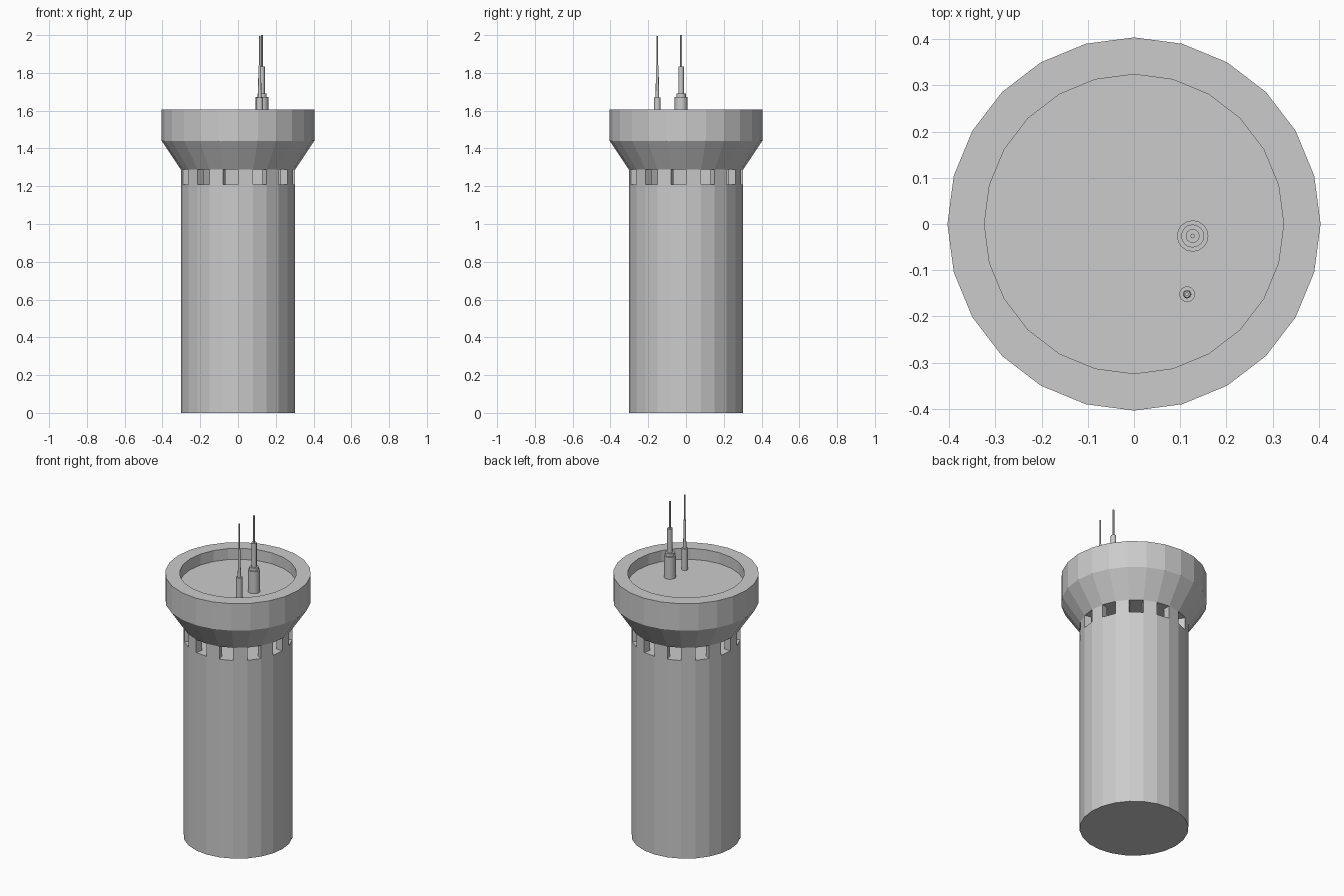
import bpy, bmesh, math

if "Cube" in bpy.data.objects:
    bpy.data.objects.remove(bpy.data.objects["Cube"])

SIDES = 24


def finish(bm, name, smooth=False):
    bmesh.ops.recalc_face_normals(bm, faces=bm.faces)
    me = bpy.data.meshes.new(name)
    bm.to_mesh(me)
    bm.free()
    if smooth:
        me.shade_smooth()
        me.set_sharp_from_angle(angle=math.radians(35))
    ob = bpy.data.objects.new(name, me)
    bpy.context.collection.objects.link(ob)
    return ob


def lathe(name, profile, sides, cx=0, cy=0, smooth=False):
    """Revolve (radius, z) points into a closed, capped solid."""
    bm = bmesh.new()
    rings = []
    for r, z in profile:
        rings.append([bm.verts.new((cx + r * math.cos(2 * math.pi * i / sides),
                                    cy + r * math.sin(2 * math.pi * i / sides), z))
                      for i in range(sides)])
    for a, b in zip(rings, rings[1:]):
        for i in range(sides):
            j = (i + 1) % sides
            bm.faces.new((a[i], a[j], b[j], b[i]))
    bm.faces.new(rings[0])
    bm.faces.new(rings[-1])
    return finish(bm, name, smooth)


def pillar(name, a0, a1, r_in, r_out, z0, z1):
    """One side-wide wall segment between two angles."""
    bm = bmesh.new()
    corners = [(r_in, a0), (r_out, a0), (r_out, a1), (r_in, a1)]
    base = bm.faces.new([bm.verts.new((r * math.cos(a), r * math.sin(a), z0))
                         for r, a in corners])
    top = bmesh.ops.extrude_face_region(bm, geom=[base])["geom"]
    bmesh.ops.translate(bm, vec=(0, 0, z1 - z0),
                        verts=[v for v in top if isinstance(v, bmesh.types.BMVert)])
    if base.is_valid and len(bm.faces) == 5:
        bm.faces.new(base.verts)
    return finish(bm, name)


# Main tower shaft
lathe("tower_shaft", [(0.302, 0), (0.302, 1.21)], SIDES)

# Pillars between the windows, on every other side
step = 2 * math.pi / SIDES
for k in range(SIDES // 2):
    a = 2 * k * step
    pillar(f"window_pillar_{k + 1:02d}", a, a + step, 0.26, 0.302, 1.21, 1.288)

# Flared head with parapet and sunken roof
lathe("flared_head", [(0.302, 1.288), (0.404, 1.44), (0.404, 1.605),
                      (0.324, 1.605), (0.324, 1.538)], SIDES)

# Roof antennas
lathe("large_antenna", [(0.034, 1.538), (0.034, 1.672), (0.025, 1.672), (0.025, 1.69),
                        (0.015, 1.69), (0.015, 1.835), (0.005, 1.835), (0.005, 2.0)],
      16, 0.127, -0.026, True)
lathe("small_antenna", [(0.017, 1.538), (0.017, 1.67), (0.009, 1.67), (0.007, 1.84),
                        (0.004, 1.84), (0.004, 1.995)],
      16, 0.115, -0.152, True)
